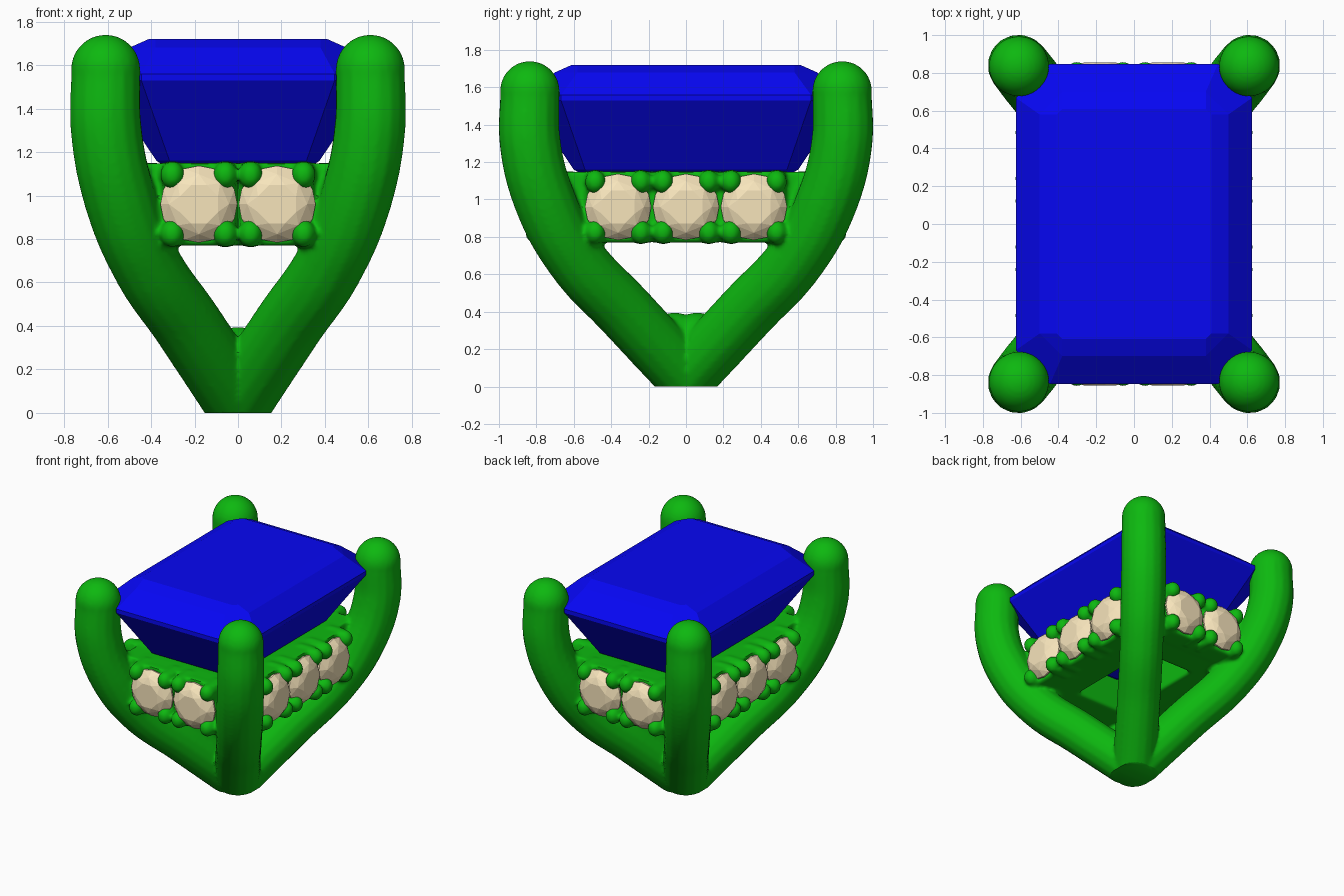
import bpy, bmesh
from math import pi, cos, sin, radians
from mathutils import Matrix, Vector

if "Cube" in bpy.data.objects:
    bpy.data.objects.remove(bpy.data.objects["Cube"])


def material(name, rgb):
    m = bpy.data.materials.new(name)
    m.diffuse_color = (*rgb, 1)
    m.use_nodes = True
    m.node_tree.nodes["Principled BSDF"].inputs["Base Color"].default_value = m.diffuse_color
    return m


GREEN = material("green_metal", (0.004, 0.48, 0.005))
BLUE = material("blue_stone", (0.002, 0.002, 0.90))
CREAM = material("cream_stone", (0.93, 0.78, 0.50))


def add_object(name, data, mat):
    ob = bpy.data.objects.new(name, data)
    bpy.context.collection.objects.link(ob)
    if mat:
        data.materials.append(mat)
    return ob


def mesh_object(name, bm, mat):
    me = bpy.data.meshes.new(name)
    bm.to_mesh(me)
    bm.free()
    return add_object(name, me, mat)


def box(bm, size, mat):
    bmesh.ops.create_cube(bm, size=1, matrix=mat @ Matrix.Diagonal((*size, 1)))


def ball(bm, r, loc):
    bmesh.ops.create_uvsphere(bm, u_segments=24, v_segments=16, radius=r,
                              matrix=Matrix.Translation(loc))


def evaluated_mesh(ob):
    dg = bpy.context.evaluated_depsgraph_get()
    return bpy.data.meshes.new_from_object(ob.evaluated_get(dg))


# Seats of the small stones: local x runs along the wall, local -y points outward
Z_MID = 0.96
seats = []
for angle, dist, offsets in ((0, 0.77, (-.18, .18)), (90, 0.54, (-.363, 0, .363)),
                             (180, 0.77, (-.18, .18)), (270, 0.54, (-.363, 0, .363))):
    for u in offsets:
        seats.append(Matrix.Rotation(radians(angle), 4, 'Z')
                     @ Matrix.Translation((u, -dist, Z_MID)))

metal = bmesh.new()

# Four curved claws rising from the common foot (x, y, z, thickness factor)
R = 0.16
PATH = [(-.03, -.04, .01, 1), (.228, .325, .40, 1), (.43, .60, .70, 1),
        (.547, .757, 1.0, 1.04), (.606, .833, 1.3, 1.03), (.609, .835, 1.58, 1)]
cu = bpy.data.curves.new("claw_path", 'CURVE')
cu.dimensions = '3D'
cu.bevel_depth = R
cu.bevel_resolution = 6
cu.use_fill_caps = True
for sx in (-1, 1):
    for sy in (-1, 1):
        sp = cu.splines.new('BEZIER')
        sp.bezier_points.add(len(PATH) - 1)
        for p, (x, y, z, t) in zip(sp.bezier_points, PATH):
            p.co = (sx * x, sy * y, z)
            p.radius = t
            p.handle_left_type = p.handle_right_type = 'AUTO'
        ball(metal, R, (sx * PATH[-1][0], sy * PATH[-1][1], PATH[-1][2]))
curve_ob = add_object("claw_path", cu, None)
bpy.context.view_layer.update()
tubes = evaluated_mesh(curve_ob)
metal.from_mesh(tubes)
bpy.data.objects.remove(curve_ob)
bpy.data.meshes.remove(tubes)
for s in (-1, 1):
    ball(metal, 0.16, (0, s * .06, 0.235))

# Gallery ring: four thick walls around a rectangular opening
for s in (-1, 1):
    box(metal, (.28, 1.42, .375), Matrix.Translation((s * .35, 0, Z_MID)))
    box(metal, (.96, .34, .375), Matrix.Translation((0, s * .55, Z_MID)))

# Seat block and four drop-shaped grips for each small stone
for M in seats:
    box(metal, (.335, .16, .38), M @ Matrix.Translation((0, .08, 0)))
    for sx in (-1, 1):
        for sz in (-1, 1):
            drop = (M @ Matrix.Translation((sx * .122, -.03, sz * .135))
                    @ Matrix.Diagonal((1, 1.1, 1.15, 1)))
            bmesh.ops.create_uvsphere(metal, u_segments=24, v_segments=16, radius=.055,
                                      matrix=drop)
            bmesh.ops.create_cone(metal, cap_ends=True, segments=20, radius1=.057,
                                  radius2=.055, depth=.12,
                                  matrix=drop @ Matrix.Translation((0, .06, 0))
                                  @ Matrix.Rotation(pi / 2, 4, 'X'))

# Fuse the metal into one soft casting and cut the foot flat
raw = mesh_object("setting_raw", metal, GREEN)
rm = raw.modifiers.new("fuse", 'REMESH')
rm.mode = 'VOXEL'
rm.voxel_size = 0.0135
sm = raw.modifiers.new("soften", 'SMOOTH')
sm.factor = 0.5
sm.iterations = 6
bpy.context.view_layer.update()
fused = evaluated_mesh(raw)
bpy.data.objects.remove(raw)
bm = bmesh.new()
bm.from_mesh(fused)
cut = bmesh.ops.bisect_plane(bm, geom=bm.verts[:] + bm.edges[:] + bm.faces[:],
                             plane_co=(0, 0, 0), plane_no=(0, 0, 1), clear_inner=True)
rim = [e for e in cut['geom_cut'] if isinstance(e, bmesh.types.BMEdge)]
bmesh.ops.triangle_fill(bm, edges=rim, use_beauty=True)
bmesh.ops.recalc_face_normals(bm, faces=bm.faces[:])
setting = mesh_object("setting", bm, GREEN)
bpy.context.view_layer.objects.active = setting
setting.select_set(True)
bpy.ops.object.shade_smooth_by_angle(angle=radians(50))
setting.select_set(False)

# Large step-cut stone: stacked rectangles with cut corners (half x, half y, corner, z)
bm = bmesh.new()
rings = []
for hx, hy, c, z in ((.15, .33, .04, 1.0), (.375, .60, .06, 1.16), (.625, .848, .18, 1.53),
                     (.625, .848, .18, 1.56), (.50, .70, .12, 1.68), (.41, .61, .03, 1.72)):
    pts = [(hx, hy - c), (hx - c, hy), (c - hx, hy), (-hx, hy - c),
           (-hx, c - hy), (c - hx, -hy), (hx - c, -hy), (hx, c - hy)]
    rings.append([bm.verts.new((x, y, z)) for x, y in pts])
for a, b in zip(rings, rings[1:]):
    for i in range(8):
        j = (i + 1) % 8
        bm.faces.new((a[i], a[j], b[j], b[i]))
bm.faces.new(rings[0][::-1])
bm.faces.new(rings[-1])
bmesh.ops.recalc_face_normals(bm, faces=bm.faces[:])
mesh_object("main_stone", bm, BLUE)

# Small round brilliants: hull of table, crown, girdle and point
bm = bmesh.new()
for count, r, depth, turn in ((8, .095, -.062, .5), (8, .138, -.043, 0), (16, .177, 0, 0),
                              (16, .177, .012, 0), (1, 0, .12, 0)):
    for i in range(count):
        a = 2 * pi * (i + turn) / count
        bm.verts.new((r * cos(a), depth, r * sin(a)))
bmesh.ops.convex_hull(bm, input=bm.verts[:])
bmesh.ops.dissolve_limit(bm, angle_limit=radians(1), verts=bm.verts[:], edges=bm.edges[:])
bmesh.ops.recalc_face_normals(bm, faces=bm.faces[:])
gem = bpy.data.meshes.new("small_stone")
bm.to_mesh(gem)
bm.free()
gem.materials.append(CREAM)
for M in seats:
    ob = add_object("small_stone", gem, None)
    ob.matrix_world = M @ Matrix.Translation((0, -.022, 0))
